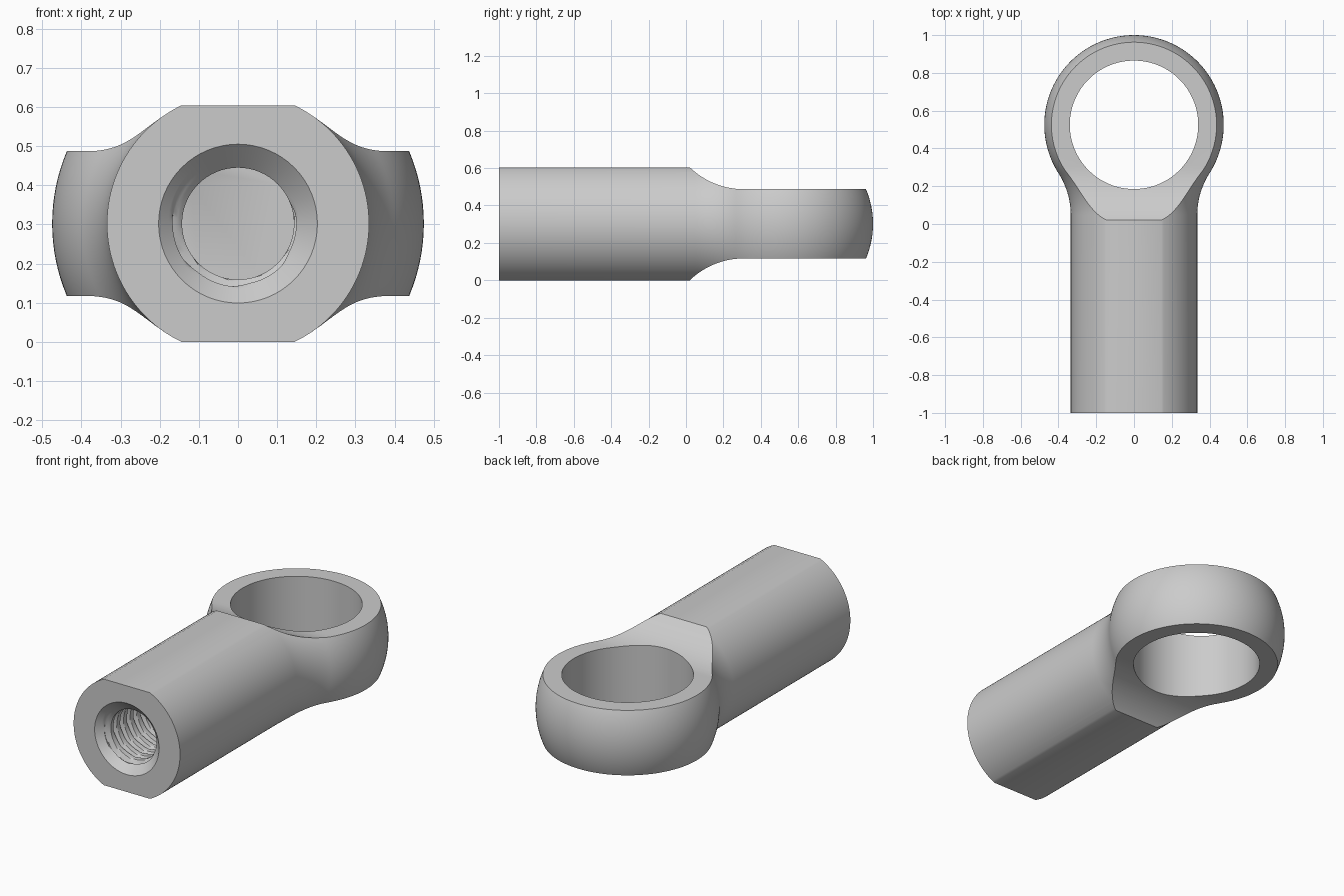
import bpy, bmesh
from math import sin, cos, pi, asin, atan2, sqrt

old = bpy.data.objects.get("Cube")
if old:
    bpy.data.objects.remove(old, do_unlink=True)

MID = 0.302            # height of the shank axis, half its thickness
SHANK_R = 0.335
BALL_R, BALL_Y = 0.475, 0.525
EYE_R = 0.34
EYE_HALF = 0.185       # half thickness of the eye
FRONT = -1.0

steel = bpy.data.materials.new("grey steel")
steel.diffuse_color = (0.6, 0.6, 0.6, 1)
steel.use_nodes = True
steel.node_tree.nodes["Principled BSDF"].inputs["Base Color"].default_value = (0.6, 0.6, 0.6, 1)


def finish(name, bm):
    bmesh.ops.recalc_face_normals(bm, faces=bm.faces)
    mesh = bpy.data.meshes.new(name)
    bm.to_mesh(mesh)
    bm.free()
    mesh.materials.append(steel)
    obj = bpy.data.objects.new(name, mesh)
    bpy.context.collection.objects.link(obj)
    return obj


def turned(name, stations, radius, segs):
    """Solid around the shank axis; radius(index, angle) at each y station."""
    bm = bmesh.new()
    rings = []
    for i, y in enumerate(stations):
        ring = []
        for s in range(segs):
            a = 2 * pi * s / segs
            r = radius(i, a)
            ring.append(bm.verts.new((r * cos(a), y, MID + r * sin(a))))
        rings.append(ring)
    for lo, hi in zip(rings, rings[1:]):
        for s in range(segs):
            t = (s + 1) % segs
            bm.faces.new((lo[s], lo[t], hi[t], hi[s]))
    bm.faces.new(rings[0])
    bm.faces.new(rings[-1])
    return finish(name, bm)


def combine(target, tool, operation):
    mod = target.modifiers.new(operation, "BOOLEAN")
    mod.operation = operation
    mod.solver = "EXACT"
    mod.object = tool
    bpy.context.view_layer.objects.active = target
    bpy.ops.object.modifier_apply(modifier=mod.name)
    bpy.data.objects.remove(tool, do_unlink=True)


# Body: round shank, filleted into a ball
fillet = 0.41
tangent = asin((SHANK_R + fillet) / (BALL_R + fillet))
fillet_y = BALL_Y - cos(tangent) * (BALL_R + fillet)
outline = [(FRONT, SHANK_R)]
for i in range(17):
    a = (pi / 2 - tangent) * i / 16
    outline.append((fillet_y + fillet * sin(a), SHANK_R + fillet * (1 - cos(a))))
for i in range(1, 49):
    a = tangent + (pi - 0.004 - tangent) * i / 48
    outline.append((BALL_Y - BALL_R * cos(a), BALL_R * sin(a)))
body = turned("rod_end", [p[0] for p in outline], lambda i, a: outline[i][1], 128)

# Side outline: flats on the shank, sweeping down to the thinner eye
neck_y, neck_end = 0.02, 0.31
drop = MID - EYE_HALF
run = neck_end - neck_y
sweep_r = (run ** 2 + drop ** 2) / (2 * drop)
sweep = asin(run / sweep_r)
upper = [(-1.2, MID)]
for i in range(21):
    a = sweep * (1 - i / 20)
    upper.append((neck_end - sweep_r * sin(a), EYE_HALF + sweep_r * (1 - cos(a))))
upper.append((1.2, EYE_HALF))
bm = bmesh.new()
side = [(y, h) for y, h in upper] + [(y, -h) for y, h in reversed(upper)]
face = bm.faces.new([bm.verts.new((-0.7, y, MID + h)) for y, h in side])
grown = bmesh.ops.extrude_face_region(bm, geom=[face])
moved = [v for v in grown["geom"] if isinstance(v, bmesh.types.BMVert)]
bmesh.ops.translate(bm, verts=moved, vec=(1.4, 0, 0))
combine(body, finish("side_outline", bm), "INTERSECT")

# Eye: upright round hole
bm = bmesh.new()
bmesh.ops.create_cone(bm, cap_ends=True, segments=128, radius1=EYE_R, radius2=EYE_R, depth=2)
bmesh.ops.translate(bm, verts=bm.verts, vec=(0, BALL_Y, MID))
combine(body, finish("eye_hole", bm), "DIFFERENCE")

# Bore: blind threaded hole with a countersunk mouth
pitch, steps = 0.06, 10
minor, major, mouth = 0.143, 0.17, 0.203
bore = [FRONT - 0.012 + pitch / steps * i for i in range(16 * steps)]


def bore_radius(i, a):
    phase = (bore[i] / pitch - a / (2 * pi)) % 1
    groove = min(1, max(0, 2.6 * (1 - abs(2 * phase - 1)) - 1.4))
    return max(minor + (major - minor) * groove, mouth - (bore[i] - FRONT))


combine(body, turned("threaded_bore", bore, bore_radius, 64), "DIFFERENCE")

# Smooth shading with crisp edges
bpy.ops.object.select_all(action="DESELECT")
body.select_set(True)
bpy.context.view_layer.objects.active = body
bpy.ops.object.shade_smooth_by_angle()
